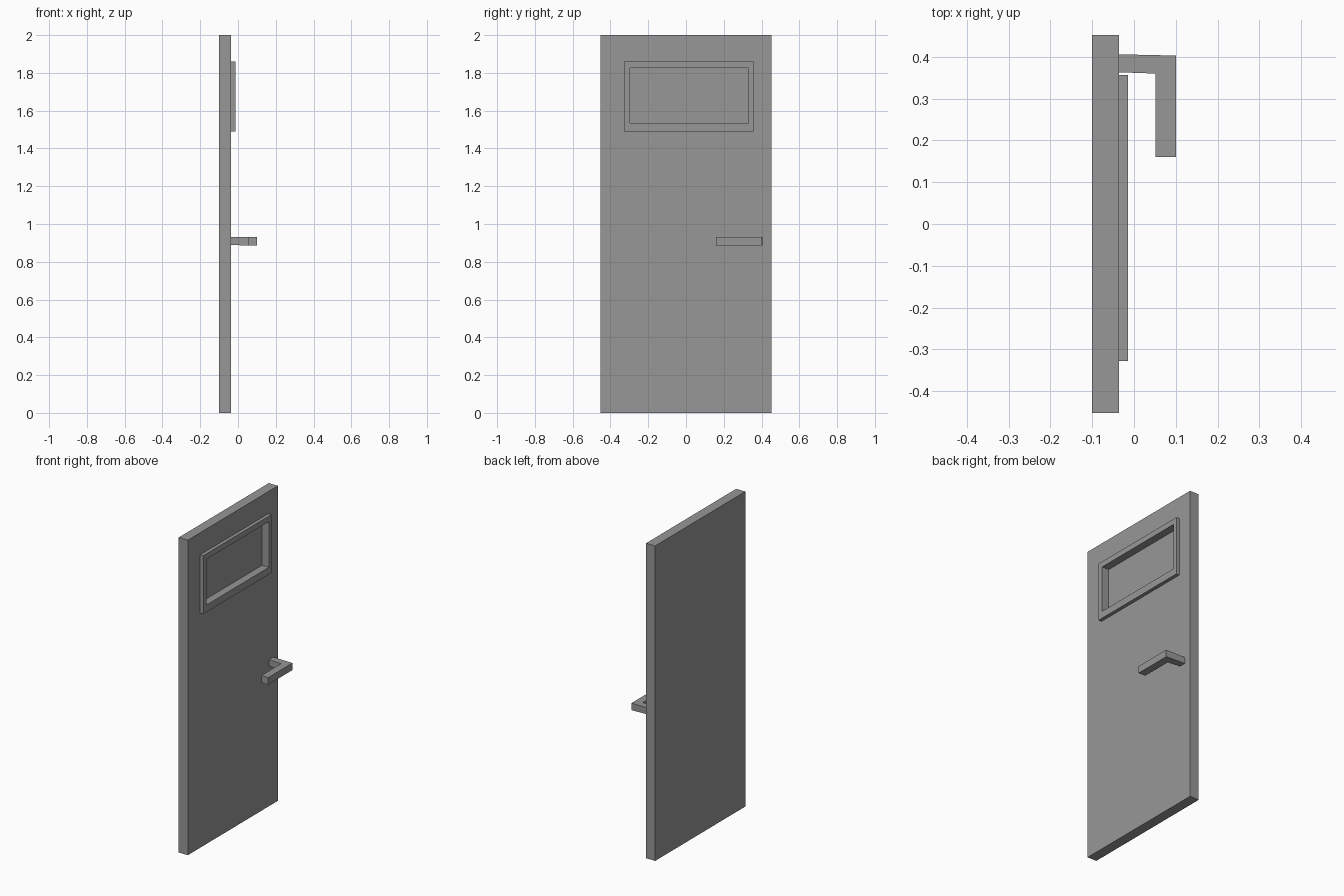
import bpy
import bmesh

default = bpy.data.objects.get("Cube")
if default:
    bpy.data.objects.remove(default, do_unlink=True)

grey = bpy.data.materials.new("plain grey")
grey.use_nodes = True
colour = (0.31, 0.31, 0.31, 1)
grey.diffuse_color = colour
grey.node_tree.nodes["Principled BSDF"].inputs["Base Color"].default_value = colour


def finish(name, bm):
    bmesh.ops.recalc_face_normals(bm, faces=bm.faces)
    mesh = bpy.data.meshes.new(name)
    bm.to_mesh(mesh)
    bm.free()
    mesh.materials.append(grey)
    obj = bpy.data.objects.new(name, mesh)
    bpy.context.collection.objects.link(obj)
    return obj


def rect_loft(name, steps, closed=False):
    """Join rectangles (x, (y0, y1, z0, z1)); cap both ends or close into a ring."""
    bm = bmesh.new()
    loops = []
    for x, (y0, y1, z0, z1) in steps:
        corners = ((y0, z0), (y1, z0), (y1, z1), (y0, z1))
        loops.append([bm.verts.new((x, y, z)) for y, z in corners])
    pairs = list(zip(loops, loops[1:]))
    if closed:
        pairs.append((loops[-1], loops[0]))
    else:
        bm.faces.new(loops[0])
        bm.faces.new(loops[-1])
    for a, b in pairs:
        for i in range(4):
            j = (i + 1) % 4
            bm.faces.new((a[i], a[j], b[j], b[i]))
    return finish(name, bm)


BACK, FACE, RIM, FLOOR = -0.1, -0.036, -0.014, -0.062
panel = (-0.452, 0.452, 0, 2)
outer = (-0.328, 0.357, 1.49, 1.86)
inner = (-0.297, 0.33, 1.535, 1.825)

# Door slab with a blind window recess
rect_loft("door_panel", [(BACK, panel), (FACE, panel), (FACE, inner), (FLOOR, inner)])

# Raised frame around the recess
rect_loft("window_frame", [(FACE, outer), (RIM, outer), (RIM, inner), (FACE, inner)], closed=True)

# L-shaped lever handle, slightly thinner where it meets the door
profile = [(FACE, 0.406), (0.1, 0.403), (0.1, 0.16), (0.052, 0.16), (0.052, 0.36), (FACE, 0.363)]
bm = bmesh.new()
base = bm.faces.new([bm.verts.new((x, y, 0.885)) for x, y in profile])
top = bmesh.ops.extrude_face_region(bm, geom=[base], use_keep_orig=True)
for v in top["geom"]:
    if isinstance(v, bmesh.types.BMVert):
        v.co.z = 0.93
for v in bm.verts:
    if v.co.x < 0 and v.co.z < 0.9:
        v.co.z = 0.89
finish("door_handle", bm)
